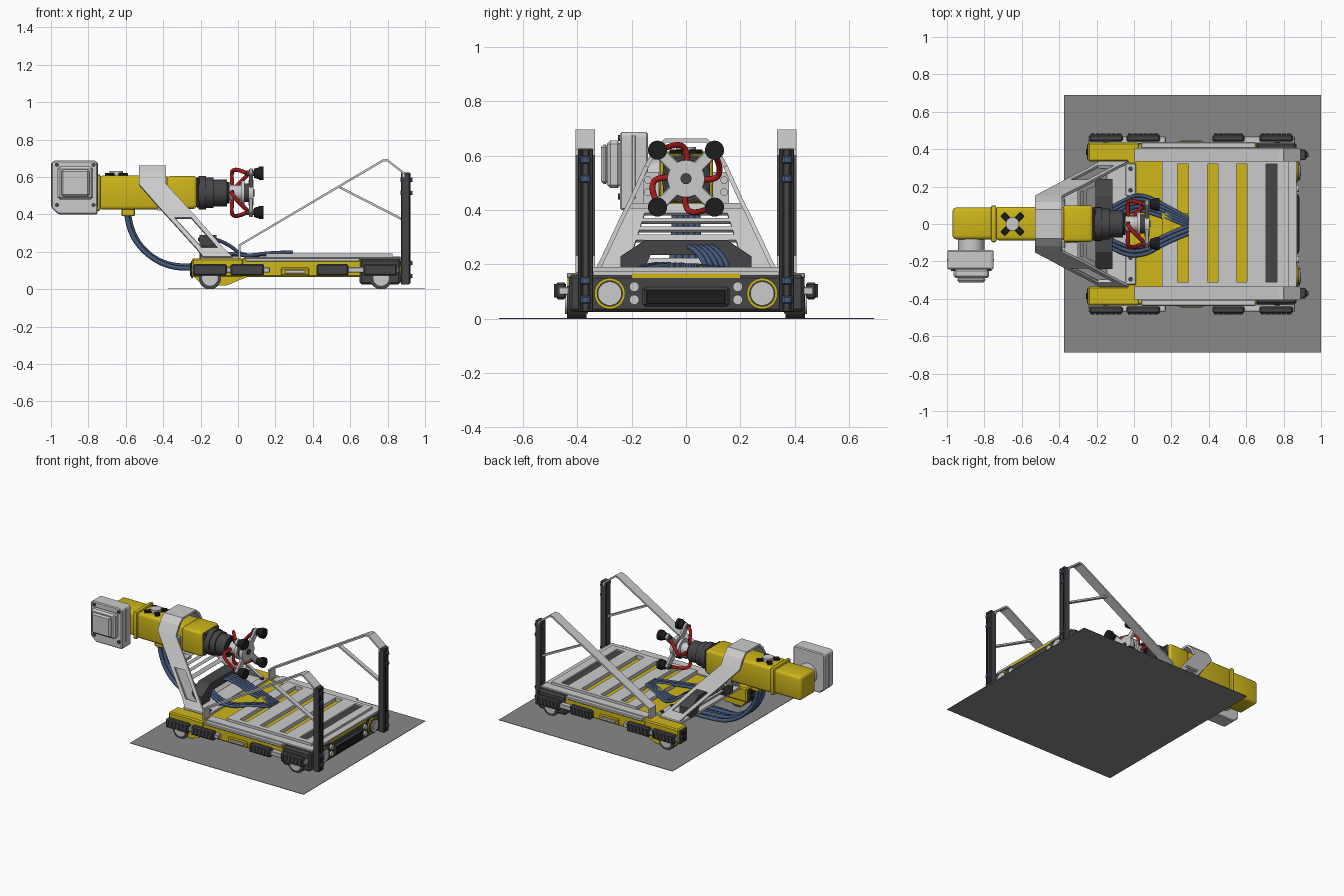
import bpy, bmesh
from math import radians, pi, sin, cos
from mathutils import Vector, Matrix


def mat(name, r, g, b):
    m = bpy.data.materials.new(name)
    m.diffuse_color = (r, g, b, 1)
    return m


YEL = mat("yellow", 0.62, 0.47, 0.01)
DARK = mat("dark_grey", 0.06, 0.06, 0.065)
BLACK = mat("black", 0.012, 0.012, 0.012)
RED = mat("red", 0.4, 0.01, 0.01)
BLUE = mat("blue", 0.06, 0.1, 0.2)
SHEET = mat("sheet_grey", 0.25, 0.25, 0.25)
LIGHT = mat("light_grey", 0.55, 0.55, 0.55)


def finish(name, bm, m=None, smooth=False):
    bmesh.ops.recalc_face_normals(bm, faces=bm.faces)
    me = bpy.data.meshes.new(name)
    bm.to_mesh(me)
    bm.free()
    ob = bpy.data.objects.new(name, me)
    bpy.context.collection.objects.link(ob)
    if m:
        me.materials.append(m)
    if smooth:
        bpy.ops.object.select_all(action='DESELECT')
        bpy.context.view_layer.objects.active = ob
        ob.select_set(True)
        bpy.ops.object.shade_smooth_by_angle(angle=radians(35))
    return ob


def box(name, x, y, z, m=None, bev=0.0, seg=1):
    bm = bmesh.new()
    bmesh.ops.create_cube(bm, size=1)
    lo, hi = zip(*(sorted(p) for p in (x, y, z)))
    for v in bm.verts:
        v.co = Vector([lo[i] if v.co[i] < 0 else hi[i] for i in range(3)])
    if bev:
        bmesh.ops.bevel(bm, geom=bm.edges[:], offset=bev, segments=seg, affect='EDGES', profile=0.5)
    return finish(name, bm, m, seg > 1)


def cyl(name, a, b, r, m=None, r2=None, seg=32):
    a, b = Vector(a), Vector(b)
    bm = bmesh.new()
    rot = (b - a).to_track_quat('Z', 'Y').to_matrix().to_4x4()
    bmesh.ops.create_cone(bm, cap_ends=True, segments=seg, radius1=r, radius2=r if r2 is None else r2,
                          depth=(b - a).length, matrix=Matrix.Translation((a + b) / 2) @ rot)
    return finish(name, bm, m, True)


def prism(name, pts, lo, hi, m=None, axis='y', bev=0.0):
    # profile in xz extruded along y, or profile in yz extruded along x
    bm = bmesh.new()
    at = (lambda p, t: (p[0], t, p[1])) if axis == 'y' else (lambda p, t: (t, p[0], p[1]))
    f = bm.faces.new([bm.verts.new(at(p, lo)) for p in pts])
    ext = bmesh.ops.extrude_face_region(bm, geom=[f])
    d = Vector((0, hi - lo, 0) if axis == 'y' else (hi - lo, 0, 0))
    bmesh.ops.translate(bm, vec=d, verts=[g for g in ext['geom'] if isinstance(g, bmesh.types.BMVert)])
    if bev:
        bmesh.ops.bevel(bm, geom=bm.edges[:], offset=bev, segments=1, affect='EDGES')
    return finish(name, bm, m)


def panel(name, rows, skip, thick, m=None):
    # sheet through a grid of points, with cells left out as windows
    bm = bmesh.new()
    g = [[bm.verts.new(p) for p in r] for r in rows]
    for i in range(len(g) - 1):
        for j in range(len(g[0]) - 1):
            if (i, j) not in skip:
                bm.faces.new((g[i][j], g[i][j + 1], g[i + 1][j + 1], g[i + 1][j]))
    ob = finish(name, bm, m)
    s = ob.modifiers.new("thickness", 'SOLIDIFY')
    s.thickness, s.offset = thick, 0
    return ob


def tube(name, pts, r, m):
    cu = bpy.data.curves.new(name, 'CURVE')
    cu.dimensions = '3D'
    cu.bevel_depth, cu.bevel_resolution, cu.use_fill_caps = r, 2, True
    sp = cu.splines.new('NURBS')
    sp.points.add(len(pts) - 1)
    for p, q in zip(sp.points, pts):
        p.co = (*q, 1)
    sp.use_endpoint_u, sp.order_u, sp.resolution_u = True, 3, 6
    cu.materials.append(m)
    bpy.context.collection.objects.link(bpy.data.objects.new(name, cu))


# Flat sheet under the vehicle
box("base_sheet", (-0.375, 1.0), (-0.687, 0.69), (0.0, 0.003), SHEET)

# Chassis: U-shaped yellow body and dark nose
box("chassis_body", (-0.04, 0.66), (-0.43, 0.43), (0.065, 0.163), YEL, 0.008)
box("nose_body", (0.65, 0.87), (-0.43, 0.435), (0.025, 0.162), DARK, 0.012)
box("nose_recess_frame", (0.86, 0.882), (-0.16, 0.16), (0.045, 0.118), DARK, 0.01)
box("nose_recess", (0.88, 0.886), (-0.145, 0.145), (0.055, 0.108), BLACK, 0.002)
box("nose_yellow_strip", (0.84, 0.872), (-0.2, 0.2), (0.15, 0.166), YEL)
for s in (1, -1):
    box("rear_arm", (-0.245, 0.03), (s * 0.335, s * 0.435), (0.065, 0.165), YEL, 0.008)
    box("rear_arm_end", (-0.25, -0.24), (s * 0.345, s * 0.425), (0.06, 0.15), DARK)
    for z in (0.085, 0.125):
        cyl("rear_port", (-0.256, s * 0.385, z), (-0.245, s * 0.385, z), 0.015, BLACK, seg=16)
    prism("side_skirt", [(-0.19, 0.02), (-0.06, 0.02), (0.06, 0.07), (-0.24, 0.07)], s * 0.36, s * 0.43, YEL)
    # wheels, lamps and rivets
    for x in (-0.15, 0.765):
        cyl("wheel", (x, s * 0.365, 0.06), (x, s * 0.438, 0.06), 0.06, DARK)
        cyl("wheel_hub", (x, s * 0.43, 0.06), (x, s * 0.444, 0.06), 0.042, LIGHT)
    for r, x, m in ((0.057, 0.878, YEL), (0.048, 0.884, DARK), (0.042, 0.889, LIGHT), (0.024, 0.894, None)):
        cyl("lamp", (0.86, s * 0.28, 0.093), (x, s * 0.28, 0.093), r, m)
    for z in (0.07, 0.118):
        cyl("nose_rivet", (0.86, s * 0.19, z), (0.882, s * 0.19, z), 0.018, LIGHT, seg=20)
    # ribbed side bumpers
    for x0, x1 in ((-0.245, 0.17), (0.43, 0.86)):
        box("bumper_rail", (x0, x1), (s * 0.43, s * 0.468), (0.088, 0.118), None, 0.004)
    for x0, x1 in ((-0.24, -0.06), (-0.04, 0.14), (0.42, 0.59), (0.67, 0.85)):
        box("bumper_pad", (x0, x1), (s * 0.44, s * 0.478), (0.072, 0.134), DARK, 0.008)
        for i in range(6):
            x = x0 + 0.02 + i * (x1 - x0 - 0.04) / 5
            prism("bumper_rib", [(x - 0.012, 0.078), (x, 0.078), (x + 0.012, 0.128), (x, 0.128)],
                  s * 0.47, s * 0.485, DARK)
    box("side_handle_frame", (0.23, 0.38), (s * 0.425, s * 0.442), (0.072, 0.115), YEL, 0.006)
    box("side_handle", (0.25, 0.36), (s * 0.44, s * 0.45), (0.084, 0.103), LIGHT, 0.003)
    # deck edge strips
    box("deck_side_strip", (0.03, 0.87), (s * 0.335, s * 0.405), (0.16, 0.172), None, 0.003)
    box("deck_side_rail", (0.04, 0.65), (s * 0.405, s * 0.438), (0.148, 0.168), None, 0.004)

# Slotted deck and dark insert
xs = [0.15, 0.232, 0.292, 0.392, 0.45, 0.548, 0.605, 0.705, 0.765, 0.825]
panel("slotted_deck", [[(x, y, 0.177) for x in xs] for y in (-0.345, -0.31, 0.32, 0.345)],
      {(1, j) for j in (1, 3, 5, 7)}, 0.026)
box("deck_dark_insert", (0.705, 0.765), (-0.31, 0.32), (0.16, 0.178), DARK)
box("deck_front_plate", (0.825, 0.87), (-0.34, 0.34), (0.16, 0.174))
prism("cable_outlet", [(0.15, 0.19), (0.29, 0.19), (0.26, 0.195), (0.15, 0.195)], -0.06, 0.06, YEL)

# Side frames: dark posts, folded strips, braces, blue clamps
for s in (1, -1):
    a, b = s * 0.335, s * 0.405
    box("frame_post", (0.872, 0.918), (s * 0.342, s * 0.397), (0.025, 0.625), DARK, 0.004)
    for y in (0.356, 0.383):
        box("post_groove", (0.917, 0.921), (s * (y - 0.006), s * (y + 0.006)), (0.03, 0.62), BLACK)
    path = [(0.008, 0.165), (0.008, 0.235), (0.775, 0.688), (0.797, 0.69), (0.885, 0.622), (0.885, 0.6)]
    panel("frame_strip", [[(x, a, z), (x, b, z)] for x, z in path], set(), 0.012)
    prism("frame_brace", [(0.55, 0.548), (0.875, 0.382), (0.875, 0.368), (0.54, 0.54)], s * 0.355, s * 0.385)
    for z in (0.585, 0.515, 0.14, 0.07):
        box("post_clamp", (0.868, 0.926), (s * 0.35, s * 0.39), (z - 0.014, z + 0.014), BLUE, 0.004)
        cyl("clamp_bolt", (0.92, s * 0.37, z), (0.932, s * 0.37, z), 0.011, BLUE, seg=12)

# Leaning bracket that arches over the arm, with side windows
prof = [(0.17, 0.33, -0.185, -0.03), (0.22, 0.305, -0.225, -0.08), (0.38, 0.23, -0.37, -0.22),
        (0.44, 0.2, -0.425, -0.275), (0.56, 0.145, -0.53, -0.385), (0.62, 0.112, -0.53, -0.385),
        (0.655, 0.075, -0.53, -0.385)]
side = [[(x0 + (x1 - x0) * t, y, z) for t in (0, 0.2, 0.8, 1)] for z, y, x0, x1 in prof]
arch = side + [[(x, -y, z) for x, y, z in r] for r in reversed(side)]
panel("arm_bracket", arch, {(1, 1), (11, 1)}, 0.016)
# louvred back plate of the bracket
zs = [0.17, 0.22, 0.285, 0.305, 0.322, 0.336, 0.353, 0.367, 0.384, 0.42]
rows = []
for z in zs:
    t = (z - 0.17) / 0.25
    w = 0.325 - 0.118 * t
    rows.append([(-0.15 - 0.23 * t, w * k, z) for k in (-1, -0.68, 0.68, 1)])
panel("louvre_plate", rows, {(i, 1) for i in (1, 3, 5, 7)}, 0.012)
prism("bracket_dark_block", [(-0.24, 0.165), (-0.24, 0.23), (-0.15, 0.29), (0.15, 0.29), (0.24, 0.23), (0.24, 0.165),
      (0.16, 0.165), (0.13, 0.235), (-0.13, 0.235), (-0.16, 0.165)], -0.205, -0.115, DARK, 'x')
box("bracket_foot_bar", (-0.2, -0.03), (-0.33, 0.33), (0.155, 0.172))
for s in (1, -1):
    box("bracket_foot", (-0.045, 0.01), (s * 0.15, s * 0.325), (0.16, 0.178), None, 0.003)
    for y in (0.18, 0.295):
        cyl("foot_bolt", (-0.018, s * y, 0.175), (-0.018, s * y, 0.188), 0.013, DARK, seg=6)
    box("collar_flange", (-0.37, -0.3), (s * 0.1, s * 0.205), (0.405, 0.425))
    for z in (0.465, 0.51):
        cyl("collar_bolt", (-0.385, s * 0.14, z), (-0.37, s * 0.14, z), 0.014, LIGHT, seg=16)
    box("collar_cheek", (-0.43, -0.38), (s * 0.1, s * 0.158), (0.42, 0.54))

# Arm housing
box("arm_rear_housing", (-0.97, -0.74), (-0.082, 0.088), (0.43, 0.6), YEL, 0.02, 3)
box("arm_flange", (-0.765, -0.735), (-0.098, 0.1), (0.418, 0.615), YEL, 0.012, 2)
box("arm_main_housing", (-0.74, -0.37), (-0.088, 0.092), (0.425, 0.608), YEL, 0.02, 3)
box("arm_front_housing", (-0.38, -0.22), (-0.096, 0.1), (0.43, 0.605), YEL, 0.018, 3)
box("arm_front_plate", (-0.226, -0.205), (-0.085, 0.088), (0.435, 0.6), DARK, 0.01)
cyl("arm_top_cap", (-0.65, 0, 0.6), (-0.65, 0, 0.632), 0.036, LIGHT)
for k in (45, -45):
    d = Vector((cos(radians(k)), sin(radians(k)), 0))
    ob = box("arm_top_cross", (-0.075, 0.075), (-0.016, 0.016), (0, 0.02), BLACK, 0.004)
    ob.matrix_world = Matrix.Translation((-0.65, 0, 0.602)) @ Matrix.Rotation(radians(k), 4, 'Z')

# Motor box on the side of the arm
oct_pts = [(-0.96, 0.4), (-0.75, 0.4), (-0.75, 0.675), (-0.76, 0.687), (-0.985, 0.687), (-0.998, 0.675), (-0.998, 0.435)]
prism("motor_box", oct_pts, -0.242, -0.14, LIGHT, bev=0.006)
box("motor_box_rim", (-1.0, -0.748), (-0.2, -0.185), (0.44, 0.675), LIGHT, 0.003)
box("motor_cap", (-0.965, -0.775), (-0.29, -0.24), (0.48, 0.655), LIGHT, 0.012)
box("motor_cap_lid", (-0.945, -0.795), (-0.312, -0.285), (0.495, 0.64), LIGHT, 0.01)
cyl("motor_coupling", (-0.87, -0.15, 0.52), (-0.87, -0.07, 0.52), 0.07, LIGHT)
for x in (-0.968, -0.772):
    for z in (0.45, 0.665):
        cyl("motor_bolt", (x, -0.25, z), (x, -0.235, z), 0.011, DARK, seg=12)

# Wrist and gripper along x
C = 0.515
for x0, x1, r, m in ((-0.21, -0.17, 0.09, DARK), (-0.17, -0.13, 0.082, DARK), (-0.13, -0.06, 0.072, DARK),
                     (-0.06, -0.045, 0.058, BLACK), (-0.045, 0.03, 0.042, LIGHT), (0.015, 0.035, 0.065, None),
                     (0.035, 0.06, 0.05, DARK), (0.055, 0.082, 0.068, LIGHT), (0.08, 0.088, 0.02, DARK)):
    cyl("wrist_section", (x0, 0, C), (x1, 0, C), r, m)
for k in range(4):
    a = pi / 4 + k * pi / 2
    dy, dz = cos(a), sin(a)
    arm = box("gripper_arm", (-0.01, 0.01), (0.03, 0.165), (-0.022, 0.022), LIGHT, 0.004)
    arm.matrix_world = Matrix.Translation((0.07, 0, C)) @ Matrix.Rotation(a, 4, 'X')
    y, z = dy * 0.148, C + dz * 0.148
    cyl("cup_stem", (0.045, y, z), (0.095, y, z), 0.015, DARK, seg=16)
    cyl("suction_cup", (0.085, y, z), (0.115, y, z), 0.024, BLACK, 0.033)
    cyl("suction_lip", (0.112, y, z), (0.137, y, z), 0.035, BLACK)
    # red hose sweeping from the wrist round to each cup
    pts = []
    for x, r, t in ((-0.03, 0.035, -0.9), (-0.035, 0.09, -0.85), (-0.03, 0.125, -0.7), (0.01, 0.135, -0.35), (0.05, 0.14, -0.05)):
        pts.append((x, r * cos(a + t), C + r * sin(a + t)))
    tube("red_hose", pts, 0.011, RED)

# Blue cables: rear loop from arm to chassis, and lead over the deck
box("cable_socket", (-0.622, -0.552), (-0.06, 0.06), (0.39, 0.43), YEL, 0.005)
for i in range(5):
    o = i - 2
    dx = 0.012 * (i % 2)
    y = o * 0.02
    tube("rear_cable", [(-0.595 + dx, y, 0.4), (-0.585 + dx, y, 0.31), (-0.5 + dx, y * 1.3, 0.19),
                        (-0.37, y * 1.5, 0.115 + dx), (-0.22, y * 2, 0.11 + dx), (-0.02, y * 2, 0.11)], 0.013, BLUE)
    tube("deck_cable", [(-0.21, y, 0.265), (-0.14, 0.04 + y, 0.275), (-0.05, 0.09 + y, 0.24),
                        (0.02, 0.12 + y, 0.18), (0.12, 0.09 + y, 0.182), (0.29, 0.01 + y * 0.5, 0.195)], 0.01, BLUE)
for i in range(3):
    o = i * 0.022
    tube("deck_loop_cable", [(-0.16, -0.06 - o, 0.2), (-0.05, -0.13 - o, 0.19), (0.07, -0.12 - o, 0.178),
                             (0.16, -0.06 - o, 0.195), (0.29, -0.01 - o, 0.197)], 0.01, BLUE)
